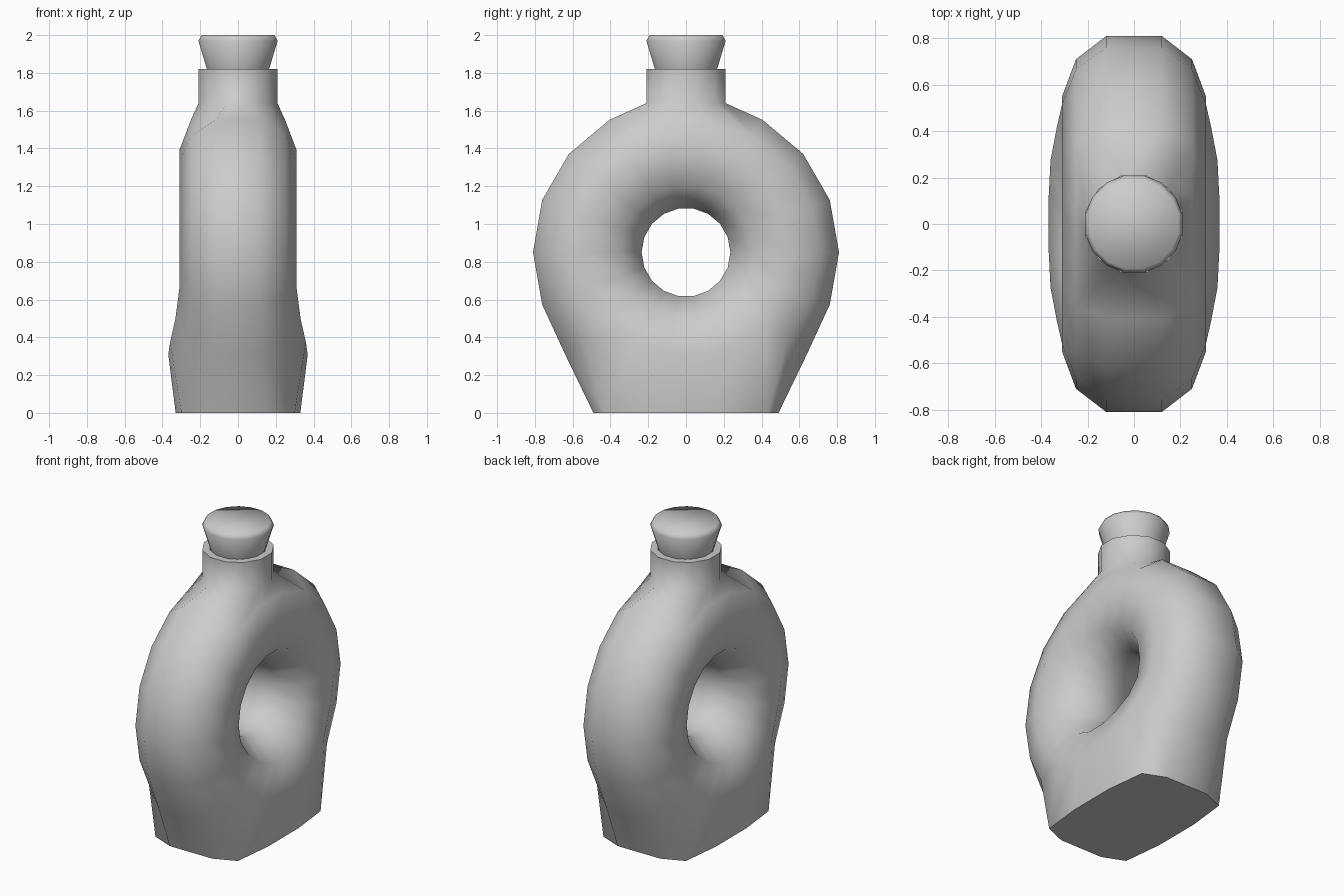
import bpy, bmesh
from math import sin, cos, pi, radians, atan2, copysign

if "Cube" in bpy.data.objects:
    bpy.data.objects.remove(bpy.data.objects["Cube"])


def finish(bm, name, angle):
    bmesh.ops.recalc_face_normals(bm, faces=bm.faces[:])
    me = bpy.data.meshes.new(name)
    bm.to_mesh(me)
    bm.free()
    ob = bpy.data.objects.new(name, me)
    bpy.context.collection.objects.link(ob)
    bpy.ops.object.select_all(action='DESELECT')
    ob.select_set(True)
    bpy.context.view_layer.objects.active = ob
    bpy.ops.object.shade_smooth_by_angle(angle=radians(angle))
    return ob


def bridge(bm, a, b):
    n = len(a)
    for i in range(n):
        bm.faces.new((a[i], a[(i + 1) % n], b[(i + 1) % n], b[i]))


def circle(bm, r, z, n):
    return [bm.verts.new((r * cos(2 * pi * (i + .5) / n),
                          r * sin(2 * pi * (i + .5) / n), z)) for i in range(n)]


# Ring-shaped bottle body: tube section (x, radius) swept around the hole
half = [(.12, .81), (.25, .71), (.31, .55), (.25, .35), (.10, .235)]
section = half + [(-x, r) for x, r in reversed(half)]
# Widening of the lower body and flat foot, keyed by degrees below centre
widen = {40: 1.07, 60: 1.16, 80: 1.19}
foot = {(60, 0): (.155, .49), (60, 1): (.30, .43),
        (80, 0): (.155, .16), (80, 1): (.33, .16)}

bm = bmesh.new()
rings = []
for i in range(18):
    a = radians(20 * i)
    ring = []
    for k, (x, r) in enumerate(section):
        y, z = r * cos(a), .85 + r * sin(a)
        if i > 9:
            below = min(20 * i - 180, 360 - 20 * i)
            m = min(k, 9 - k)
            if m < 4:
                x *= widen.get(below, 1)
            if (below, m) in foot:
                fx, fy = foot[(below, m)]
                x, y, z = copysign(fx, x), copysign(fy, y), 0
            elif below == 40 and m == 0:
                y, z = copysign(.64, y), .31
        ring.append(bm.verts.new((x, y, z)))
    rings.append(ring)
for i in range(18):
    p, q = rings[i], rings[(i + 1) % 18]
    for k in range(10):
        if i in (3, 4, 5) and k in (0, 8, 9):
            continue    # opening for the neck
        j = (k + 1) % 10
        bm.faces.new((p[k], p[j], q[j], q[k]))

# Neck grown from the opening, with a rim and inner wall
bm.edges.ensure_lookup_table()
edge_verts = {v for e in bm.edges if len(e.link_faces) == 1 for v in e.verts}
loose = [v for v in bm.verts if not v.link_faces]
bmesh.ops.delete(bm, geom=loose, context='VERTS')
edge_verts = [v for v in edge_verts if v.is_valid]
prev = sorted(edge_verts, key=lambda v: atan2(v.co.y, v.co.x) % (2 * pi))
for r, z in [(.216, 1.64), (.216, 1.82), (.17, 1.82), (.17, 1.7)]:
    cur = circle(bm, r, z, 12)
    bridge(bm, prev, cur)
    prev = cur
bm.faces.new(prev)
finish(bm, "bottle_body", 58)

# Tapered stopper
bm = bmesh.new()
prev = circle(bm, .14, 1.72, 16)
bm.faces.new(prev)
for r, z in [(.168, 1.82), (.214, 1.97), (.197, 2.0)]:
    cur = circle(bm, r, z, 16)
    bridge(bm, prev, cur)
    prev = cur
bm.faces.new(prev)
finish(bm, "stopper", 65)
